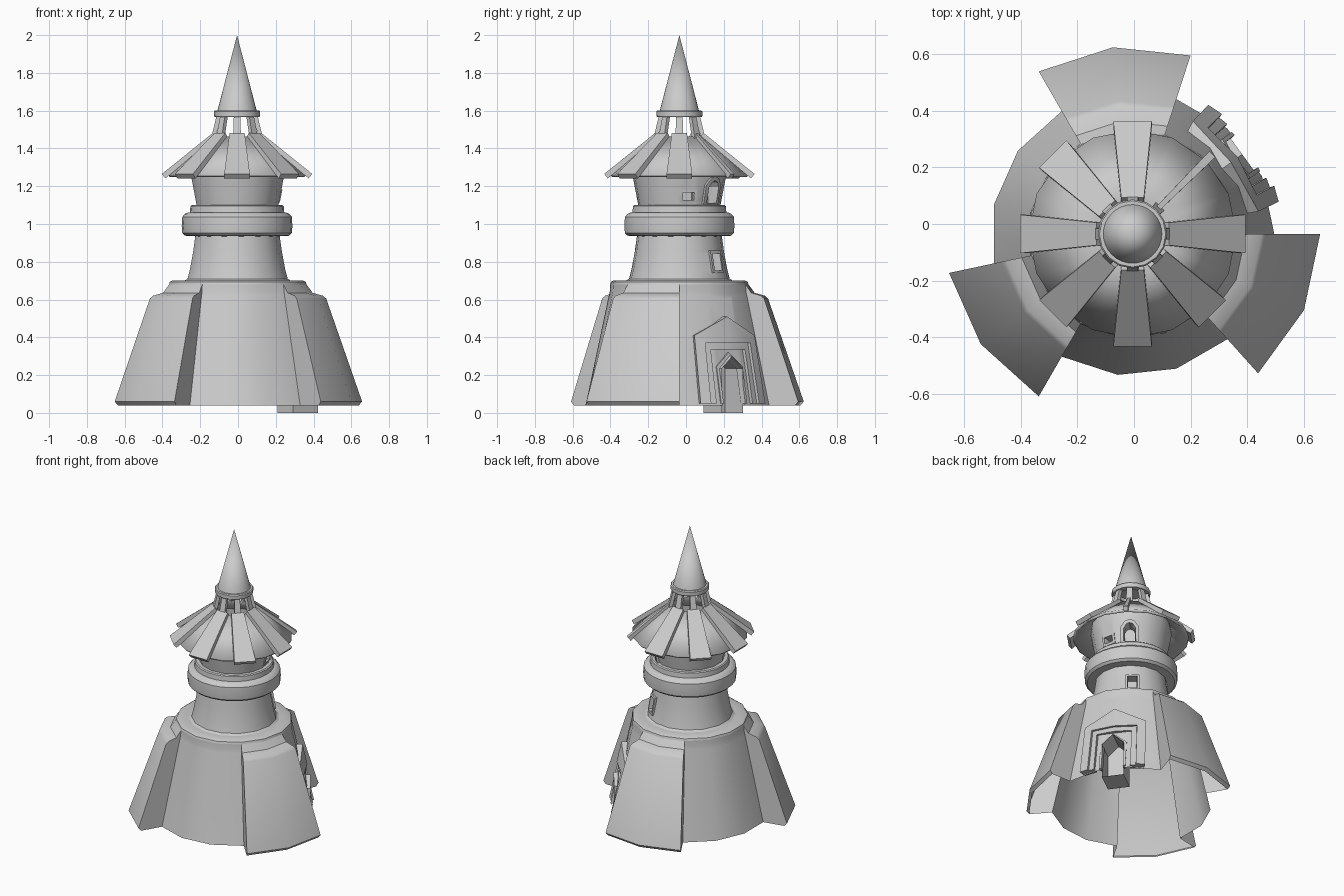
import bpy, bmesh, math
from mathutils import Vector

if "Cube" in bpy.data.objects:
    bpy.data.objects.remove(bpy.data.objects["Cube"])

CX, CY = -0.005, -0.035          # tower axis
STEP = math.radians(24)          # 15-sided masonry
A0 = math.radians(96)


def pol(r, a, z):
    return Vector((CX + r * math.cos(a), CY + r * math.sin(a), z))


def finish(bm, name, angle=30):
    bmesh.ops.remove_doubles(bm, verts=bm.verts, dist=1e-5)
    bmesh.ops.recalc_face_normals(bm, faces=bm.faces)
    me = bpy.data.meshes.new(name)
    bm.to_mesh(me)
    bm.free()
    ob = bpy.data.objects.new(name, me)
    bpy.context.collection.objects.link(ob)
    bpy.ops.object.select_all(action='DESELECT')
    ob.select_set(True)
    bpy.context.view_layer.objects.active = ob
    bpy.ops.object.shade_smooth_by_angle(angle=math.radians(angle))
    return ob


def strip(bm, loops, closed=True):
    """Quads between consecutive point loops."""
    vs = [[bm.verts.new(p) for p in lp] for lp in loops]
    n = len(vs[0])
    for a, b in zip(vs, vs[1:]):
        for i in range(n if closed else n - 1):
            j = (i + 1) % n
            bm.faces.new((a[i], a[j], b[j], b[i]))
    return vs


def lathe_bm(profile, n=15, a0=A0):
    bm = bmesh.new()
    strip(bm, [[pol(r, a0 + 2 * math.pi * i / n, z) for i in range(n)] for r, z in profile])
    return bm


def cut(bm, outline, deg):
    """Cut a convex (tangent, z) outline out of the wall facing angle deg."""
    a = math.radians(deg)
    d = Vector((math.cos(a), math.sin(a), 0))
    t = Vector((-d.y, d.x, 0))
    axis = Vector((CX, CY, 0))
    lo, hi = min(p[1] for p in outline), max(p[1] for p in outline)

    def near(f):
        c = f.calc_center_median() - axis
        zs = [v.co.z for v in f.verts]
        return (c.x * d.x + c.y * d.y > 0.85 * c.xy.length
                and max(zs) > lo and min(zs) < hi)
    n = len(outline)
    planes = []
    for i in range(n):
        p, q = outline[i], outline[(i + 1) % n]
        co = axis + t * p[0] + Vector((0, 0, p[1]))
        no = d.cross(t * (q[0] - p[0]) + Vector((0, 0, q[1] - p[1]))).normalized()
        planes.append((co, no))
        fs = [f for f in bm.faces if near(f)]
        geom = fs + list({e for f in fs for e in f.edges}) + list({v for f in fs for v in f.verts})
        bmesh.ops.bisect_plane(bm, geom=geom, plane_co=co, plane_no=no)
    dead = []
    for f in bm.faces:
        if near(f):
            s = [(f.calc_center_median() - co).dot(no) for co, no in planes]
            if min(s) > 0 or max(s) < 0:
                dead.append(f)
    bmesh.ops.delete(bm, geom=dead, context='FACES')


def recess(name, outline, deg, r0, r1):
    """Open-fronted niche with a back wall."""
    a = math.radians(deg)
    bm = bmesh.new()
    pts = lambda r: [pol(math.hypot(r, t), a + math.atan2(t, r), z) for t, z in outline]
    vs = strip(bm, [pts(r0), pts(r1)])
    bm.faces.new(vs[1])
    finish(bm, name)


def frame(name, outer, inner, deg, R, proud, closed=True):
    """Raised surround wrapped on the wall of radius R(z)."""
    a = math.radians(deg)
    wrap = lambda pts, off: [pol(R(z) + off, a + t / R(z), z) for t, z in pts]
    bm = bmesh.new()
    vs = strip(bm, [wrap(outer, -0.03), wrap(outer, proud), wrap(inner, proud), wrap(inner, -0.03)], closed)
    if not closed:
        for k in (0, -1):
            bm.faces.new([lp[k] for lp in vs])
    finish(bm, name)


def rect(w, z0, z1):
    return [(-w, z0), (w, z0), (w, z1), (-w, z1)]


def beam(bm, a, p0, p1, th):
    """Tapered plank; p = (radius, z, half width) along its top face."""
    dr, dz = p1[0] - p0[0], p1[1] - p0[1]
    L = math.hypot(dr, dz)
    nr, nz = (-dz / L * th, dr / L * th)
    if nr > 0:
        nr, nz = -nr, -nz
    d = Vector((math.cos(a), math.sin(a), 0))
    t = Vector((-d.y, d.x, 0))
    loops = []
    for r, z, w in (p0, p1):
        loops.append([Vector((CX, CY, z + k * nz)) + d * (r + k * nr) + t * (s * w)
                      for s, k in ((-1, 0), (1, 0), (1, 1), (-1, 1))])
    vs = strip(bm, loops)
    bm.faces.new(vs[0])
    bm.faces.new(vs[1])


# --- base shell with three buttresses, open underneath ---
body = [(.50, .04), (.495, .06), (.379, .605), (.375, .622), (.371, .64), (.368, .68)]
butt = [(.645, .04), (.662, .06), (.472, .605), (.455, .62), (.40, .636), (.368, .68)]
door = [(-.07, -.02), (.07, -.02), (.07, .235), (0, .30), (-.07, .235)]
bm = bmesh.new()
for k in range(15):
    a, b = A0 + k * STEP, A0 + (k + 1) * STEP
    prof = butt if k % 5 in (0, 4) else body
    strip(bm, [[pol(r, a, z), pol(r, b, z)] for r, z in prof], False)
    if k % 5 in (1, 4):
        for i in range(4):
            bm.faces.new([bm.verts.new(pol(p[j][0], a, p[j][1]))
                          for p, j in ((body, i), (butt, i), (butt, i + 1), (body, i + 1))])
        bm.faces.new([bm.verts.new(pol(r, a, z)) for r, z in (body[4], butt[4], butt[5])])
bmesh.ops.remove_doubles(bm, verts=bm.verts, dist=1e-5)
cut(bm, door, 36)
finish(bm, "base_with_buttresses")

# --- main doorway: niche, gabled surround, inner frame ---
wall = lambda z: .50 - .213 * (z - .04)
niche = [(t, max(z, 0)) for t, z in door]
recess("door_niche", niche, 36, .478, .315)
inner = [(-.15, .05), (-.14, .37), (0, .37), (.14, .37), (.15, .05)]
frame("door_gable_surround", [(-.205, .05), (-.19, .41), (0, .51), (.19, .41), (.205, .05)],
      inner, 36, wall, .03, False)
frame("door_inner_frame", inner, [(-.115, .05), (-.11, .335), (0, .335), (.11, .335), (.115, .05)],
      36, wall, .014, False)
frame("door_arch_trim", [(-.085, .05), (-.085, .245), (0, .32), (.085, .245), (.085, .05)],
      [(-.07, .05), (-.07, .235), (0, .30), (.07, .235), (.07, .05)], 36, wall, .004, False)

# --- ledge and neck ---
win_low = rect(.03, .755, .845)
bm = lathe_bm([(.368, .68), (.364, .694), (.352, .70), (.285, .70), (.268, .71),
               (.255, .76), (.238, .85), (.224, .95)])
cut(bm, win_low, 52)
finish(bm, "neck_wall")
neck = lambda z: .255 - .17 * (z - .76)
recess("neck_window_niche", win_low, 52, .242, .18)
frame("neck_window_frame", rect(.043, .74, .86), win_low, 52, neck, .008)

# --- ring mouldings ---
finish(lathe_bm([(.22, .935), (.275, .938), (.29, .952), (.293, .99), (.29, 1.038), (.277, 1.053),
                 (.262, 1.06), (.25, 1.062), (.247, 1.094), (.24, 1.10), (.21, 1.10)], 30), "ring_mouldings")

# --- upper room with arched opening and small window ---
room = lambda z: .218 + .2 * (z - 1.10)
win_up = rect(.03, 1.128, 1.168)
arch = [(-.036, 1.11), (.036, 1.11), (.036, 1.195), (.02, 1.22), (0, 1.23), (-.02, 1.22), (-.036, 1.195)]
arch_out = [(-.055, 1.10), (.055, 1.10), (.055, 1.205), (.03, 1.24), (0, 1.252), (-.03, 1.24), (-.055, 1.205)]
bm = lathe_bm([(.218, 1.095), (.246, 1.24), (.256, 1.30), (.25, 1.345)])
cut(bm, win_up, 12)
cut(bm, arch, 48)
finish(bm, "upper_room_wall")
recess("upper_window_niche", win_up, 12, .224, .17)
recess("arch_niche", arch, 48, .226, .17)
frame("upper_window_frame", rect(.046, 1.113, 1.182), win_up, 12, room, .006)
frame("arch_frame", arch_out, arch, 48, room, .012)

# --- roof panels, planks and lantern posts ---
roof = finish(lathe_bm([(.367, 1.262), (.125, 1.463)], 16, 0), "roof_panels", 15)
sol = roof.modifiers.new("thickness", 'SOLIDIFY')
sol.thickness = .018
bm = bmesh.new()
posts = bmesh.new()
for i in range(8):
    a = i * math.pi / 4
    w = .22 if i == 1 else 1      # one plank is only a thin batten
    beam(bm, a, (.398, 1.265, .068 * w), (.128, 1.482, .04 * w), .03)
    beam(posts, a, (.137, 1.455, .021), (.108, 1.575, .017), .022)
finish(bm, "roof_planks")
finish(posts, "lantern_posts")

# --- cap ring and spire ---
finish(lathe_bm([(.08, 1.567), (.118, 1.567), (.122, 1.573), (.122, 1.595), (.117, 1.601), (.09, 1.601),
                 (.08, 1.567)], 16, 0), "cap_ring")
bm = bmesh.new()
bmesh.ops.create_cone(bm, cap_ends=True, segments=32, radius1=.105, radius2=0, depth=.405)
bmesh.ops.translate(bm, verts=bm.verts, vec=(CX, CY, 2 - .405 / 2))
finish(bm, "spire")
